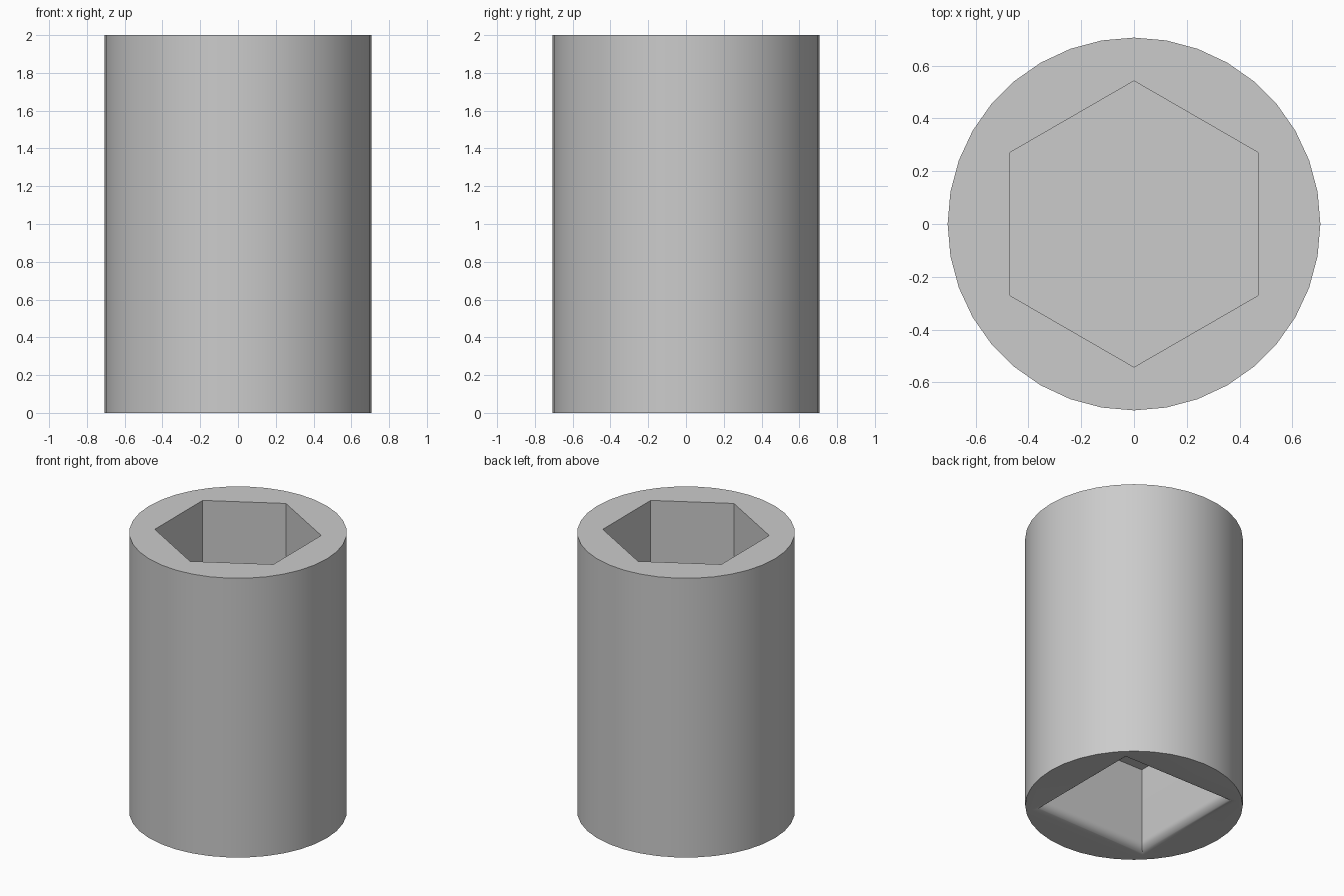
import bpy, bmesh, math

cube = bpy.data.objects.get("Cube")
if cube:
    bpy.data.objects.remove(cube, do_unlink=True)

steel = bpy.data.materials.new("grey_steel")
steel.use_nodes = True
grey = (0.6, 0.6, 0.6, 1)
steel.diffuse_color = grey
steel.node_tree.nodes["Principled BSDF"].inputs["Base Color"].default_value = grey


def stacked_prism(name, sides, turn, rings):
    """Closed solid of regular polygons, one per (radius, z) in rings, bottom up."""
    bm = bmesh.new()
    loops = []
    for radius, z in rings:
        angles = [turn + math.tau * i / sides for i in range(sides)]
        loops.append([bm.verts.new((radius * math.cos(a), radius * math.sin(a), z))
                      for a in angles])
    for low, high in zip(loops, loops[1:]):
        for i in range(sides):
            j = (i + 1) % sides
            bm.faces.new((low[i], low[j], high[j], high[i]))
    bm.faces.new(loops[0][::-1])
    bm.faces.new(loops[-1])
    mesh = bpy.data.meshes.new(name)
    bm.to_mesh(mesh)
    bm.free()
    mesh.materials.append(steel)
    obj = bpy.data.objects.new(name, mesh)
    bpy.context.collection.objects.link(obj)
    return obj


# Outer barrel
body = stacked_prism("socket_body", 36, 0, [(0.706, 0), (0.706, 2)])

# Hexagonal recess in the top
hex_cutter = stacked_prism("hex_recess_cutter", 6, math.radians(30),
                           [(0.542, 1.0), (0.542, 2.1)])

# Square drive recess in the bottom, with a rounded mouth
half, rounding, depth, steps = 0.41, 0.065, 0.6, 8
rings = [(half + rounding, -0.1)]
for i in range(steps + 1):
    t = math.pi / 2 * i / steps
    rings.append((half + rounding * (1 - math.sin(t)), rounding * (1 - math.cos(t))))
rings.append((half, depth))
square_cutter = stacked_prism("square_drive_cutter", 4, math.radians(45),
                              [(h * math.sqrt(2), z) for h, z in rings])

# Cut both recesses, then remove the cutters
bpy.ops.object.select_all(action='DESELECT')
bpy.context.view_layer.objects.active = body
body.select_set(True)
for cutter in (hex_cutter, square_cutter):
    cutter.hide_render = True
    mod = body.modifiers.new("cut", 'BOOLEAN')
    mod.operation = 'DIFFERENCE'
    mod.solver = 'EXACT'
    mod.object = cutter
    bpy.ops.object.modifier_apply(modifier=mod.name)
    bpy.data.objects.remove(cutter, do_unlink=True)

bpy.ops.object.shade_smooth_by_angle(angle=math.radians(30))
